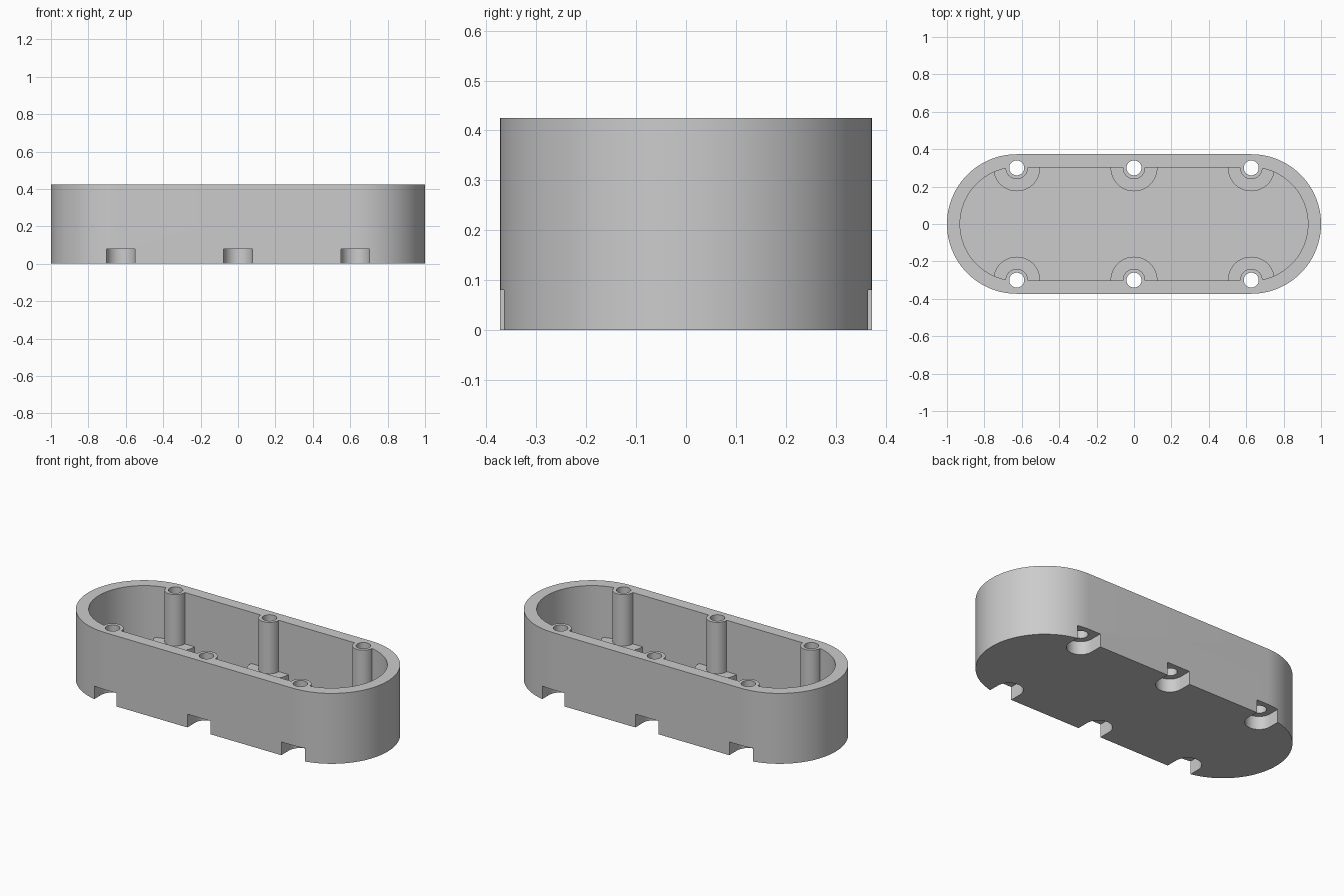
import bpy
import bmesh
from math import pi, cos, sin, radians

cube = bpy.data.objects.get("Cube")
if cube:
    bpy.data.objects.remove(cube, do_unlink=True)

HEIGHT, RADIUS, WALL, FLOOR = 0.425, 0.373, 0.07, 0.07
HALF = 1.0 - RADIUS          # half the straight length of the sides
NOTCH_R, NOTCH_H = 0.077, 0.08
PAD_R, PAD_H = 0.125, 0.115
POST_R, HOLE_R = 0.06, 0.04
SCREWS = [(x, s * 0.3, s) for x in (-HALF, 0, HALF) for s in (-1, 1)]

grey = bpy.data.materials.new("plain grey")
grey.use_nodes = True
colour = (0.6, 0.6, 0.6, 1)
grey.diffuse_color = colour
grey.node_tree.nodes["Principled BSDF"].inputs["Base Color"].default_value = colour


def arc(cx, cy, r, start, end, n):
    return [(cx + r * cos(start + (end - start) * i / n),
             cy + r * sin(start + (end - start) * i / n)) for i in range(n + 1)]


def circle(cx, cy, r, n=48):
    return arc(cx, cy, r, 0, 2 * pi, n)[:-1]


def stadium(r):
    return arc(HALF, 0, r, -pi / 2, pi / 2, 48) + arc(-HALF, 0, r, pi / 2, 3 * pi / 2, 48)


def notch(x, y, side):
    # Round towards the middle, open through the outer wall
    pts = arc(x, y, NOTCH_R, 0, -side * pi, 32)
    return pts + [(x - NOTCH_R, side * 0.5), (x + NOTCH_R, side * 0.5)]


def prism(name, outlines, z0, z1):
    bm = bmesh.new()
    for pts in outlines:
        low = [bm.verts.new((x, y, z0)) for x, y in pts]
        high = [bm.verts.new((x, y, z1)) for x, y in pts]
        bm.faces.new(low)
        bm.faces.new(high)
        for i in range(len(pts)):
            j = (i + 1) % len(pts)
            bm.faces.new((low[i], low[j], high[j], high[i]))
    bmesh.ops.recalc_face_normals(bm, faces=bm.faces)
    mesh = bpy.data.meshes.new(name)
    bm.to_mesh(mesh)
    bm.free()
    mesh.materials.append(grey)
    obj = bpy.data.objects.new(name, mesh)
    bpy.context.collection.objects.link(obj)
    return obj


def cut(target, cutter):
    mod = target.modifiers.new("cut", "BOOLEAN")
    mod.operation, mod.solver, mod.object = "DIFFERENCE", "EXACT", cutter
    bpy.ops.object.select_all(action="DESELECT")
    bpy.context.view_layer.objects.active = target
    target.select_set(True)
    bpy.ops.object.modifier_apply(modifier=mod.name)
    bpy.data.objects.remove(cutter, do_unlink=True)


# Cavity volume, leaving room for the screw posts and the pads at their feet
cavity = prism("cavity", [stadium(RADIUS - WALL)], FLOOR, 0.6)
cut(cavity, prism("pads", [circle(x, y, PAD_R, 64) for x, y, s in SCREWS], -0.1, PAD_H))
cut(cavity, prism("posts", [circle(x, y, POST_R) for x, y, s in SCREWS], -0.2, 0.8))

# Case shell, hollowed, notched underneath and drilled
case = prism("case_shell", [stadium(RADIUS)], 0, HEIGHT)
cut(case, cavity)
cut(case, prism("notches", [notch(*p) for p in SCREWS], -0.1, NOTCH_H))
cut(case, prism("screw_holes", [circle(x, y, HOLE_R) for x, y, s in SCREWS], -0.3, 0.9))

bpy.ops.object.shade_smooth_by_angle(angle=radians(30))
